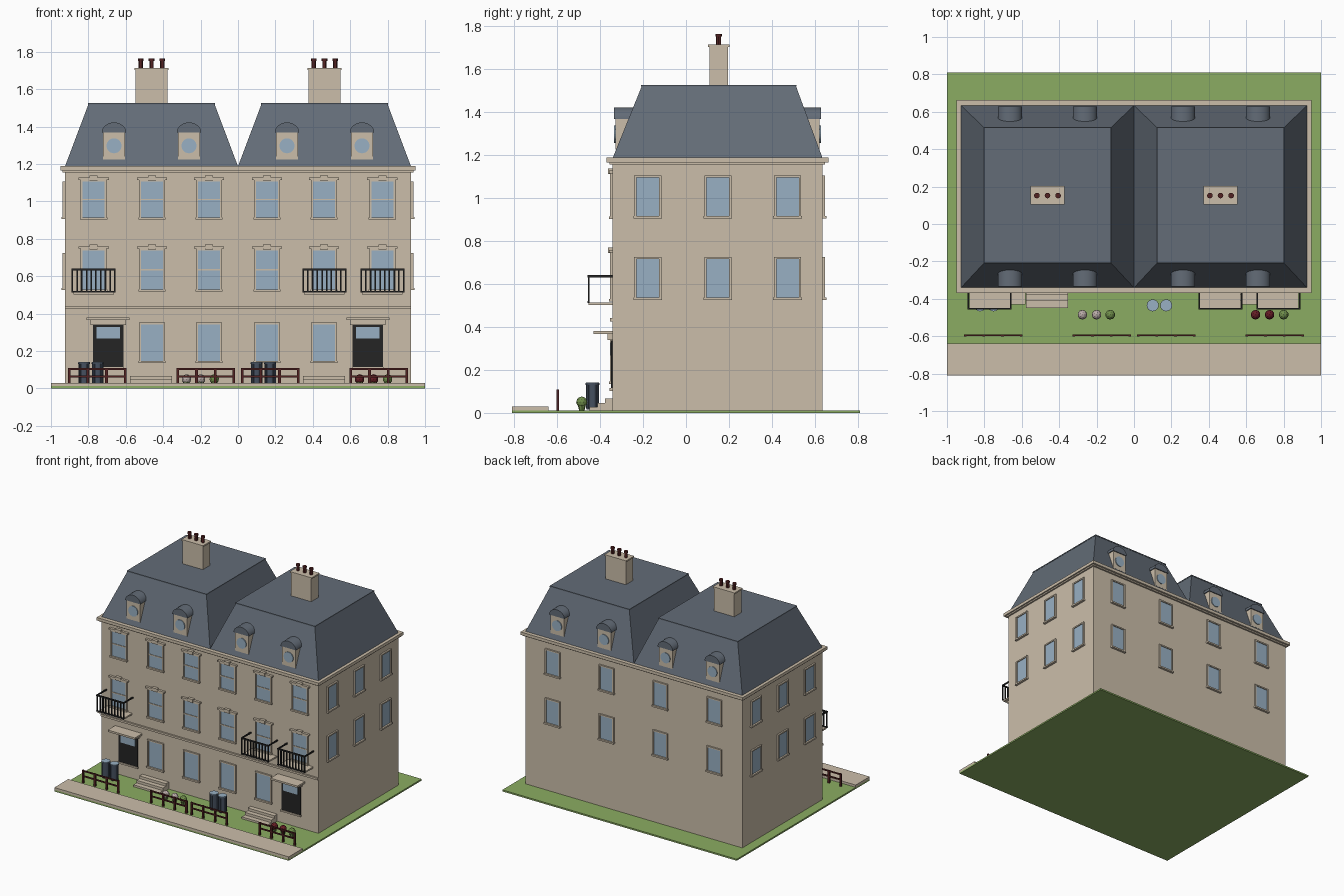
import bpy, bmesh, math
from mathutils import Matrix, Vector

if "Cube" in bpy.data.objects:
    bpy.data.objects.remove(bpy.data.objects["Cube"])

COLORS = {
    "stone": (0.60, 0.515, 0.40), "slate": (0.125, 0.15, 0.185),
    "glass": (0.315, 0.435, 0.55), "grass": (0.26, 0.415, 0.122),
    "black": (0.018, 0.018, 0.018), "maroon": (0.085, 0.016, 0.016),
    "bin_blue": (0.06, 0.08, 0.115), "leaf": (0.16, 0.27, 0.07),
    "red_flower": (0.13, 0.012, 0.018), "pale_flower": (0.50, 0.42, 0.40),
}
MATS = {}
for key, rgb in COLORS.items():
    MATS[key] = bpy.data.materials.new(key)
    MATS[key].diffuse_color = (*rgb, 1)
PARTS = {}
ID = Matrix.Identity(4)


def part(name, mat):
    if name not in PARTS:
        PARTS[name] = (bmesh.new(), mat)
    return PARTS[name][0]


def box(name, mat, x0, x1, y0, y1, z0, z1, m=ID):
    size = Matrix.Diagonal((x1 - x0, y1 - y0, z1 - z0, 1))
    mid = Matrix.Translation(((x0 + x1) / 2, (y0 + y1) / 2, (z0 + z1) / 2))
    bmesh.ops.create_cube(part(name, mat), size=1, matrix=m @ mid @ size)


def cyl(name, mat, r0, r1, h, m, seg=16):
    bmesh.ops.create_cone(part(name, mat), cap_ends=True, segments=seg,
                          radius1=r0, radius2=r1, depth=h, matrix=m)


def prism(name, mat, a, b):
    """Solid between two matching loops of points."""
    bm = part(name, mat)
    va, vb = [bm.verts.new(p) for p in a], [bm.verts.new(p) for p in b]
    n = len(a)
    fs = [bm.faces.new(va), bm.faces.new(vb)]
    fs += [bm.faces.new((va[i], va[(i + 1) % n], vb[(i + 1) % n], vb[i])) for i in range(n)]
    bmesh.ops.recalc_face_normals(bm, faces=fs)


def wall(x, y, angle=0):
    """Frame on a wall whose outward side is local -y."""
    return Matrix.Translation((x, y, 0)) @ Matrix.Rotation(math.radians(angle), 4, 'Z')


def window(m, z0, z1, w=0.056, bar=False, lintel=False):
    box("window_glass", "glass", -w, w, -0.005, 0.01, z0, z1, m)
    n = "window_frames"
    for s in (-1, 1):
        a, b = sorted((s * w, s * (w + 0.01)))
        box(n, "stone", a, b, -0.012, 0.01, z0, z1, m)
    box(n, "stone", -w - 0.01, w + 0.01, -0.012, 0.01, z1, z1 + 0.01, m)
    box(n, "stone", -w - 0.014, w + 0.014, -0.018, 0.01, z0 - 0.012, z0, m)
    if bar:
        zm = (z0 + z1) / 2
        box(n, "stone", -w, w, -0.009, 0.01, zm - 0.004, zm + 0.004, m)
    if lintel:
        box(n, "stone", -w - 0.022, w + 0.022, -0.018, 0.01, z1 + 0.01, z1 + 0.022, m)
        box(n, "stone", -0.022, 0.022, -0.022, 0.01, z1 + 0.006, z1 + 0.032, m)


X, YF, YB = 0.925, -0.341, 0.635

# Ground, pavement and main walls
box("lawn", "grass", -1, 1, -0.81, 0.81, 0, 0.012)
box("pavement", "stone", -1, 1, -0.81, -0.64, 0.006, 0.03)
box("walls", "stone", -X, X, YF, YB, 0.005, 1.185)
box("cornice", "stone", -0.948, 0.948, -0.37, 0.663, 1.165, 1.188)
box("cornice", "stone", -0.937, 0.937, -0.355, 0.648, 1.155, 1.165)
box("belt_course", "stone", -X, X, -0.354, YF, 0.426, 0.441)

# Front windows on three floors
for x in (-0.772, -0.46, -0.155, 0.155, 0.46, 0.772):
    m = wall(x, YF)
    window(m, 0.915, 1.105, 0.059, True, True)
    window(m, 0.53, 0.737, 0.059, True, True)
    if abs(x) < 0.6:
        window(m, 0.147, 0.343, 0.059)

# Side and back windows
for z in (0.917, 0.537):
    for y in (-0.178, 0.148, 0.473):
        window(wall(X, y, 90), z, z + 0.178, 0.053)
        window(wall(-X, y, -90), z, z + 0.178, 0.053)
    for x in (-0.69, -0.23, 0.23, 0.69):
        window(wall(x, YB, 180), z, z + 0.178, 0.053)

for s in (-1, 1):
    # Doors with canopies
    m = wall(s * 0.694, YF)
    box("doors", "black", -0.081, 0.081, -0.007, 0.01, 0.115, 0.338, m)
    box("door_glass", "glass", -0.062, 0.062, -0.011, 0, 0.268, 0.328, m)
    box("door_sill", "stone", -0.085, 0.085, -0.014, 0.01, 0.103, 0.115, m)
    box("canopies", "stone", -0.095, 0.095, -0.025, 0.01, 0.34, 0.366, m)
    box("canopies", "stone", -0.115, 0.115, -0.09, 0.01, 0.366, 0.38, m)

    # Mansard roof halves
    cx = s * 0.4625
    hip = [[(cx + a * u, y, z) for a, y in ((-1, y0), (1, y0), (1, y1), (-1, y1))]
           for u, y0, y1, z in ((0.4625, YF, YB, 1.187), (0.337, -0.206, 0.512, 1.52))]
    prism("mansard_roofs", "slate", *hip)
    box("roof_caps", "slate", cx - 0.34, cx + 0.34, -0.209, 0.515, 1.518, 1.526)

    # Chimneys and pots
    box("chimneys", "stone", cx - 0.086, cx + 0.086, 0.109, 0.196, 1.5, 1.703)
    box("chimneys", "stone", cx - 0.092, cx + 0.092, 0.103, 0.202, 1.703, 1.714)
    for dx in (-0.057, 0, 0.057):
        cyl("chimney_pots", "maroon", 0.012, 0.012, 0.05,
            Matrix.Translation((cx + dx, 0.152, 1.735)), 12)
        cyl("chimney_pots", "maroon", 0.015, 0.015, 0.012,
            Matrix.Translation((cx + dx, 0.152, 1.757)), 12)

# Dormers with arched hoods and round windows
ARCH = [(0.065 * math.cos(math.pi * i / 16), 1.368 + 0.054 * math.sin(math.pi * i / 16))
        for i in range(17)]
for x in (-0.663, -0.262, 0.262, 0.663):
    for y, ang in ((YF, 0), (YB, 180)):
        m = wall(x, y, ang)
        box("dormer_bodies", "stone", -0.058, 0.058, 0.013, 0.1, 1.225, 1.37, m)
        prism("dormer_hoods", "slate", *[[m @ Vector((u, d, z)) for u, z in ARCH]
                                         for d in (0.006, 0.11)])
        cyl("dormer_glass", "glass", 0.04, 0.04, 0.01,
            m @ Matrix.Translation((0, 0.012, 1.297)) @ Matrix.Rotation(math.pi / 2, 4, 'X'), 24)

# Balconies with railings
for x in (-0.772, 0.462, 0.772):
    m = wall(x, YF)
    box("balcony_slabs", "stone", -0.108, 0.108, -0.112, 0.01, 0.502, 0.514, m)
    n = "balcony_railings"
    box(n, "black", -0.117, 0.117, -0.117, -0.107, 0.631, 0.641, m)
    box(n, "black", -0.117, 0.117, -0.117, -0.107, 0.512, 0.52, m)
    for i in range(10):
        u = -0.113 + 0.226 * i / 9
        box(n, "black", u - 0.004, u + 0.004, -0.116, -0.108, 0.515, 0.635, m)
    for u in (-0.113, 0.113):
        box(n, "black", u - 0.004, u + 0.004, -0.116, 0.01, 0.631, 0.641, m)

# Entrance steps
for x in (-0.465, 0.46):
    for y, z in ((-0.45, 0.027), (-0.412, 0.047), (-0.376, 0.067)):
        box("entrance_steps", "stone", x - 0.113, x + 0.113, y, YF, 0.004, z)

# Fence panels
for x in (-0.753, -0.172, 0.172, 0.753):
    for i in range(4):
        u = x - 0.15 + 0.1 * i
        box("fences", "maroon", u - 0.007, u + 0.007, -0.602, -0.59, 0.01, 0.109)
    for z in (0.058, 0.098):
        box("fences", "maroon", x - 0.157, x + 0.157, -0.6, -0.592, z, z + 0.01)

# Dustbins with lids
for x in (-0.823, -0.75, 0.1, 0.172):
    for h, r, z, mat in ((0.115, 0.027, 0.073, "bin_blue"), (0.008, 0.032, 0.134, "bin_blue"),
                         (0.004, 0.031, 0.140, "glass")):
        cyl("bin_lids" if mat == "glass" else "bins", mat, r, r, h,
            Matrix.Translation((x, -0.435, z)), 16)
    for i in range(8):
        a = i * math.pi / 4
        box("bins", "bin_blue", 0.022, 0.030, -0.004, 0.004, 0.02, 0.13,
            Matrix.Translation((x, -0.435, 0)) @ Matrix.Rotation(a, 4, 'Z'))

# Small round shrubs
for x, mat in ((-0.276, "pale_flower"), (-0.2, "pale_flower"), (-0.127, "leaf"),
               (0.65, "red_flower"), (0.725, "red_flower"), (0.8, "leaf")):
    bmesh.ops.create_icosphere(part("shrubs_" + mat, mat), subdivisions=2, radius=0.026,
                               matrix=Matrix.Translation((x, -0.485, 0.05)))
    cyl("shrub_bases", "leaf", 0.012, 0.02, 0.03, Matrix.Translation((x, -0.485, 0.025)), 8)

# Turn every collected part into an object
for name, (bm, mat) in PARTS.items():
    me = bpy.data.meshes.new(name)
    bm.to_mesh(me)
    bm.free()
    me.materials.append(MATS[mat])
    ob = bpy.data.objects.new(name, me)
    bpy.context.collection.objects.link(ob)
    if name in ("dormer_hoods", "chimney_pots"):
        bpy.context.view_layer.objects.active = ob
        ob.select_set(True)
        bpy.ops.object.shade_smooth_by_angle(angle=math.radians(30))
        ob.select_set(False)

for m in bpy.data.materials:
    if m.users and not m.is_grease_pencil:
        m.use_nodes = True
        m.node_tree.nodes["Principled BSDF"].inputs["Base Color"].default_value = m.diffuse_color
